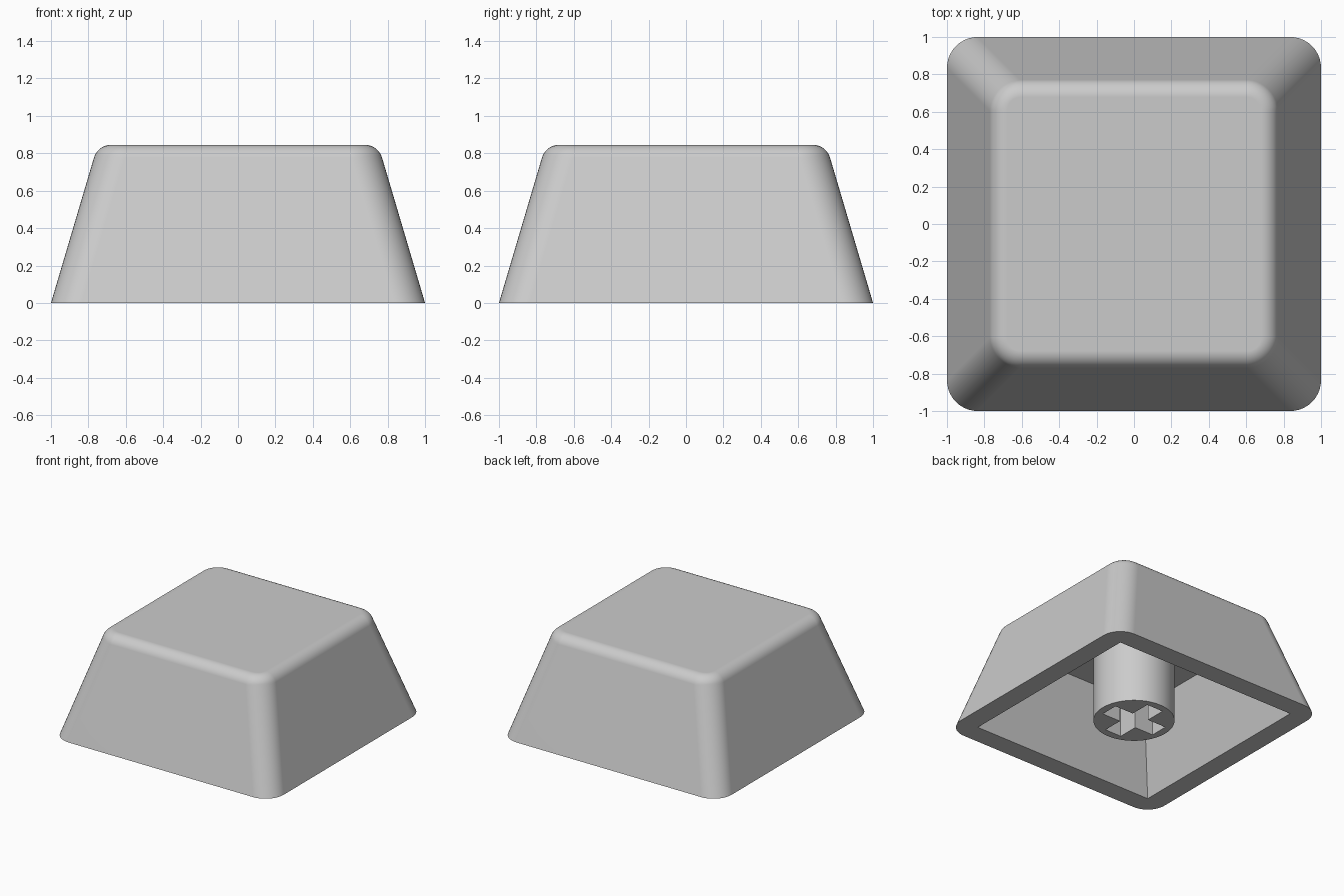
import bpy
import bmesh
from math import atan2, cos, sin, tan, pi, radians

HEIGHT = 0.845
TOP_HALF = 0.75        # half width where the side planes would meet the top
FILLET = 0.095         # rounding of the top edge
CORNER = 0.165         # rounding of the four upright corners
STEPS = 10

if "Cube" in bpy.data.objects:
    bpy.data.objects.remove(bpy.data.objects["Cube"], do_unlink=True)

# Single plain grey plastic
grey = bpy.data.materials.new("grey_plastic")
grey.use_nodes = True
colour = (0.6, 0.6, 0.6, 1)
grey.diffuse_color = colour
grey.node_tree.nodes["Principled BSDF"].inputs["Base Color"].default_value = colour


def make_object(name, bm):
    mesh = bpy.data.meshes.new(name)
    bm.to_mesh(mesh)
    bm.free()
    mesh.materials.append(grey)
    obj = bpy.data.objects.new(name, mesh)
    bpy.context.collection.objects.link(obj)
    return obj


def select_only(obj):
    bpy.ops.object.select_all(action="DESELECT")
    obj.select_set(True)
    bpy.context.view_layer.objects.active = obj


def smooth(obj):
    select_only(obj)
    bpy.ops.object.shade_smooth_by_angle(angle=radians(30))
    obj.modifiers.new("weighted_normals", "WEIGHTED_NORMAL").keep_sharp = True


def square_ring(bm, half, radius, z):
    """Square loop of vertices with rounded corners."""
    ring = []
    for quarter in range(4):
        mid = pi / 4 + quarter * pi / 2
        cx = (half - radius) * (1 if cos(mid) > 0 else -1)
        cy = (half - radius) * (1 if sin(mid) > 0 else -1)
        for i in range(STEPS + 1):
            a = (quarter + i / STEPS) * pi / 2
            ring.append(bm.verts.new((cx + radius * cos(a), cy + radius * sin(a), z)))
    return ring


# Hollow cap: ceiling, inner walls, rim, outer walls, rounded top edge
profile = [(0.64, 0, 0.65), (0.835, 0, 0), (1, CORNER, 0)]
lean = pi / 2 - atan2(HEIGHT, 1 - TOP_HALF)
centre = TOP_HALF - FILLET * tan((pi / 2 - lean) / 2)
start = centre + FILLET * cos(lean)
for i in range(STEPS + 1):
    a = lean + (pi / 2 - lean) * i / STEPS
    half = centre + FILLET * cos(a)
    profile.append((half, CORNER - (start - half), HEIGHT - FILLET + FILLET * sin(a)))

bm = bmesh.new()
rings = [square_ring(bm, *p) for p in profile]
for lower, upper in zip(rings, rings[1:]):
    for i in range(len(lower)):
        j = (i + 1) % len(lower)
        bm.faces.new((lower[i], lower[j], upper[j], upper[i]))
bm.faces.new(rings[-1])
bm.faces.new(reversed(rings[0]))
bmesh.ops.remove_doubles(bm, verts=bm.verts, dist=0.0001)
bmesh.ops.recalc_face_normals(bm, faces=bm.faces)
smooth(make_object("cap_shell", bm))


# Round stem under the ceiling
bm = bmesh.new()
bmesh.ops.create_cone(bm, cap_ends=True, segments=64, radius1=0.306, radius2=0.306, depth=0.66)
bmesh.ops.translate(bm, verts=bm.verts, vec=(0, 0, 0.33))
stem = make_object("stem", bm)

# Cross-shaped socket cut up into the stem
for name, size in (("slot_across", (0.49, 0.15, 0.9)), ("slot_along", (0.15, 0.49, 0.9))):
    bm = bmesh.new()
    bmesh.ops.create_cube(bm, size=1)
    bmesh.ops.scale(bm, verts=bm.verts, vec=size)
    cutter = make_object(name, bm)
    cutter.hide_render = True
    cut = stem.modifiers.new(name, "BOOLEAN")
    cut.operation = "DIFFERENCE"
    cut.solver = "EXACT"
    cut.object = cutter
    select_only(stem)
    bpy.ops.object.modifier_apply(modifier=cut.name)
    bpy.data.objects.remove(cutter, do_unlink=True)
smooth(stem)
